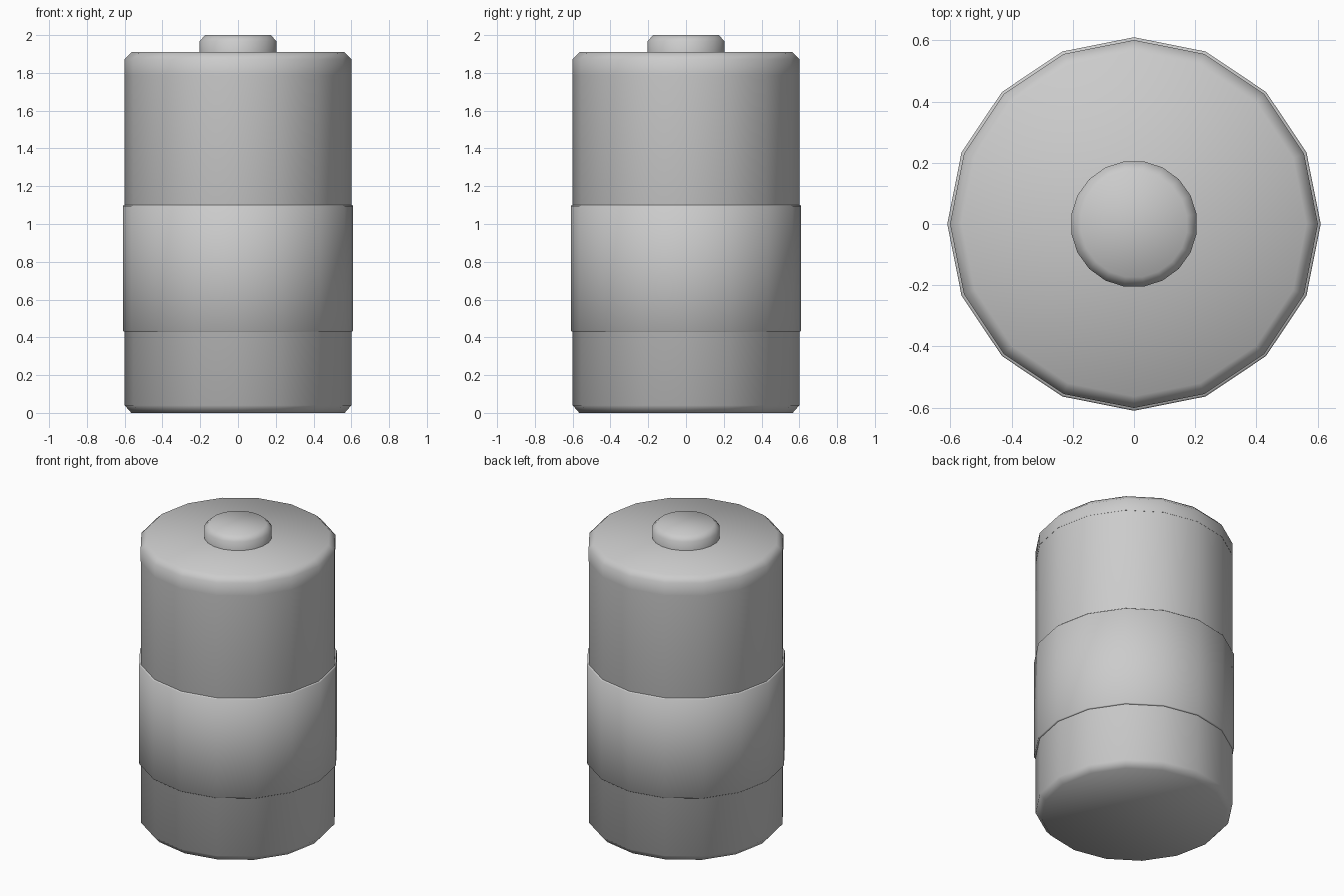
import bpy, bmesh, math

if "Cube" in bpy.data.objects:
    bpy.data.objects.remove(bpy.data.objects["Cube"])


def turned(name, profile, sides, turn=0.0):
    """Closed solid of revolution from (radius, z) rings, bottom to top."""
    bm = bmesh.new()
    rings = []
    for r, z in profile:
        ring = []
        for i in range(sides):
            a = turn + 2 * math.pi * i / sides
            ring.append(bm.verts.new((r * math.cos(a), r * math.sin(a), z)))
        rings.append(ring)
    for low, high in zip(rings, rings[1:]):
        for i in range(sides):
            j = (i + 1) % sides
            bm.faces.new((low[i], low[j], high[j], high[i]))
    bm.faces.new(rings[0][::-1])
    bm.faces.new(rings[-1])
    mesh = bpy.data.meshes.new(name)
    bm.to_mesh(mesh)
    bm.free()
    obj = bpy.data.objects.new(name, mesh)
    bpy.context.collection.objects.link(obj)
    bpy.context.view_layer.objects.active = obj
    obj.select_set(True)
    bpy.ops.object.shade_smooth_by_angle(angle=math.radians(60))
    obj.select_set(False)
    return obj


# main can with a chamfered foot
turned("can_body", [(0.565, 0.0), (0.60, 0.04), (0.60, 1.87)], 16)

# wrapped band around the middle, with slightly softened rims
turned("label_band", [(0.605, 0.43), (0.61, 0.435), (0.61, 1.095), (0.605, 1.10)], 16)

# chamfered top cap
turned("top_cap", [(0.601, 1.79), (0.601, 1.872), (0.563, 1.91)], 16)

# raised contact knob
turned("contact_knob", [(0.207, 1.89), (0.207, 1.968), (0.175, 2.0)], 20, math.radians(9))
